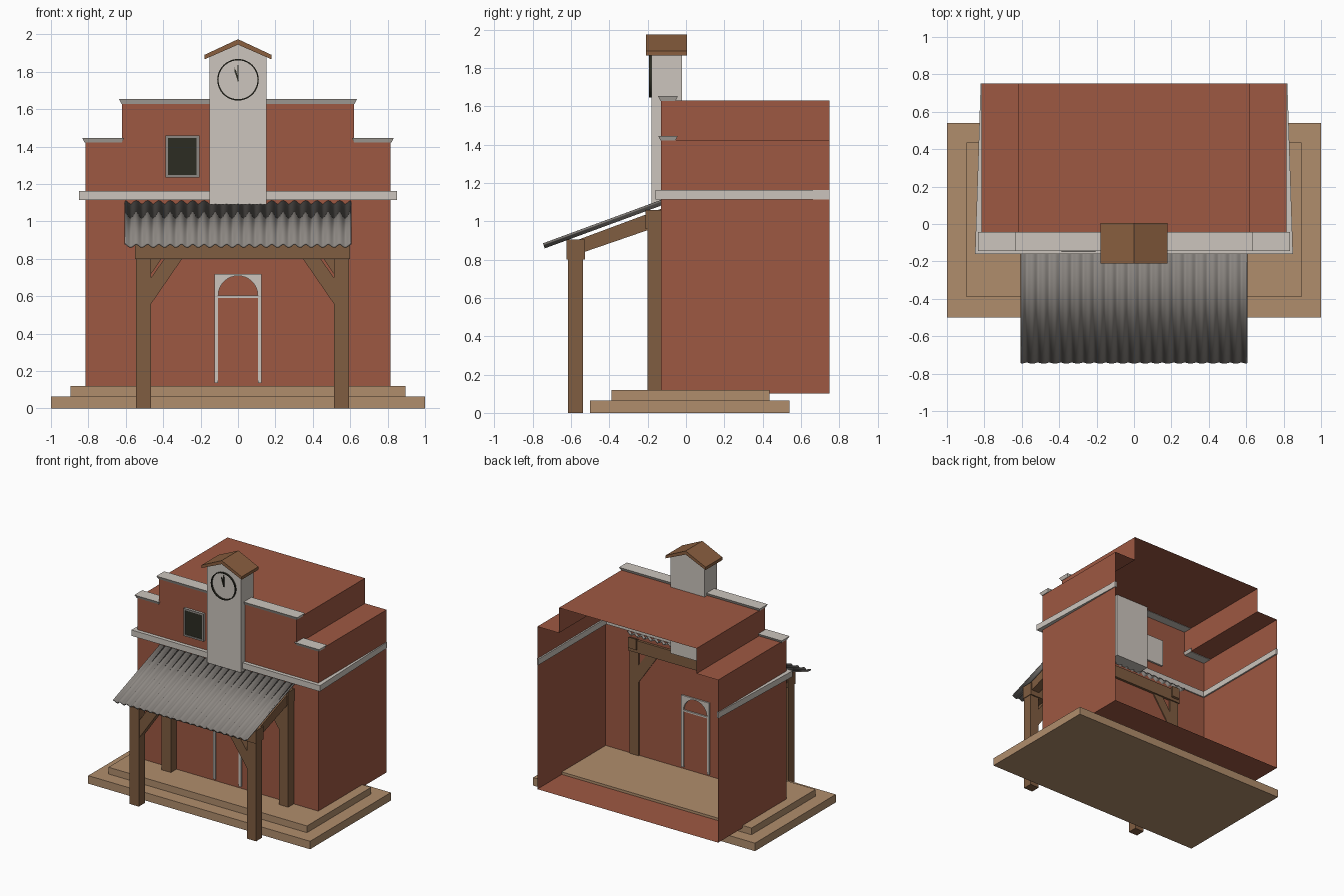
import bpy, bmesh, math

if "Cube" in bpy.data.objects:
    bpy.data.objects.remove(bpy.data.objects["Cube"])


def mat(name, r, g, b):
    m = bpy.data.materials.new(name)
    lin = [((c / 255 + 0.055) / 1.055) ** 2.4 for c in (r, g, b)]
    m.diffuse_color = (*lin, 1)
    m.use_nodes = True
    m.node_tree.nodes["Principled BSDF"].inputs["Base Color"].default_value = m.diffuse_color
    return m


RED = mat("brick red", 158, 88, 66)
TRIM = mat("pale stone", 204, 197, 189)
STONE = mat("tan base", 176, 141, 108)
WOOD = mat("brown timber", 128, 93, 65)
SHINGLE = mat("tower roof brown", 138, 95, 63)
METAL = mat("grey metal", 140, 135, 130)
DARK = mat("near black", 44, 44, 34)


def finish(name, bm, material, fix=True):
    if fix:
        bmesh.ops.recalc_face_normals(bm, faces=bm.faces)
    me = bpy.data.meshes.new(name)
    bm.to_mesh(me)
    bm.free()
    me.materials.append(material)
    ob = bpy.data.objects.new(name, me)
    bpy.context.collection.objects.link(ob)
    return ob


def prism(name, pts, axis, a, b, material):
    """Extrude a 2D outline along an axis from a to b."""
    place = {"x": lambda p, t: (t, p[0], p[1]),
             "y": lambda p, t: (p[0], t, p[1]),
             "z": lambda p, t: (p[0], p[1], t)}[axis]
    bm = bmesh.new()
    lo = [bm.verts.new(place(p, a)) for p in pts]
    hi = [bm.verts.new(place(p, b)) for p in pts]
    bm.faces.new(lo)
    bm.faces.new(hi)
    for i in range(len(pts)):
        j = (i + 1) % len(pts)
        bm.faces.new((lo[i], lo[j], hi[j], hi[i]))
    return finish(name, bm, material)


def box(name, x0, x1, y0, y1, z0, z1, material, taper=0):
    ob = prism(name, [(x0, y0), (x1, y0), (x1, y1), (x0, y1)], "z", z0, z1, material)
    for v in ob.data.vertices:          # optional narrower underside
        if taper and v.co.z < (z0 + z1) / 2:
            v.co.x += taper if v.co.x < (x0 + x1) / 2 else -taper
            v.co.y += taper if v.co.y < (y0 + y1) / 2 else -taper
    return ob


# stepped base
box("lower_step", -1, 1, -0.5, 0.54, 0, 0.065, STONE)
box("upper_step", -0.895, 0.895, -0.39, 0.435, 0.065, 0.12, STONE)

# building shell: stepped facade, open at the back
outline = [(-0.815, 0.1), (0.815, 0.1), (0.815, 1.425), (0.62, 1.425),
           (0.62, 1.63), (-0.62, 1.63), (-0.62, 1.425), (-0.815, 1.425)]
bm = bmesh.new()
front = [bm.verts.new((x, -0.13, z)) for x, z in outline]
back = [bm.verts.new((x, 0.75, z)) for x, z in outline]
bm.faces.new(front)
for i in range(8):
    j = (i + 1) % 8
    bm.faces.new((front[j], front[i], back[i], back[j]))
finish("building_shell", bm, RED, fix=False)

# belt course around three sides
prism("belt_course", [(-0.82, 0.75), (-0.85, -0.16), (0.85, -0.16), (0.82, 0.75),
                      (0.803, 0.75), (0.803, -0.12), (-0.803, -0.12), (-0.803, 0.75)],
      "z", 1.115, 1.163, TRIM)

# parapet caps
box("top_cap", -0.635, 0.635, -0.145, -0.043, 1.628, 1.653, TRIM, 0.012)
for s, side in ((-1, "left"), (1, "right")):
    box(side + "_cap", *sorted((s * 0.61, s * 0.833)), -0.145, -0.043, 1.422, 1.446, TRIM, 0.012)

# clock tower and its gable roof
prism("clock_tower", [(-0.153, 1.09), (0.153, 1.09), (0.153, 1.88), (0, 1.95), (-0.153, 1.88)],
      "y", -0.18, -0.02, TRIM)
prism("tower_roof", [(-0.18, 1.866), (0, 1.945), (0.18, 1.866), (0.18, 1.89),
                     (0, 1.974), (-0.18, 1.89)], "y", -0.21, 0.005, SHINGLE)

# clock ring: rectangle section spun around the clock centre
CZ = 1.757
bm = bmesh.new()
N = 48
rings = []
for i in range(N):
    a = 2 * math.pi * i / N
    rings.append([bm.verts.new((r * math.sin(a), y, CZ + r * math.cos(a)))
                  for r, y in ((0.104, -0.17), (0.111, -0.17), (0.111, -0.193), (0.104, -0.193))])
for i in range(N):
    p, q = rings[i], rings[(i + 1) % N]
    for k in range(4):
        m = (k + 1) % 4
        bm.faces.new((p[k], p[m], q[m], q[k]))
ring = finish("clock_ring", bm, DARK)


# clock hands
def hand(name, length, angle, w):
    c, s = math.cos(angle), math.sin(angle)
    pts = [(-w / 2, -0.008), (w / 2, -0.008), (w, length * 0.7), (0, length), (-w, length * 0.7)]
    prism(name, [(x * c - z * s, CZ + x * s + z * c) for x, z in pts], "y", -0.188, -0.178, DARK)


hand("minute_hand", 0.088, 0, 0.004)
hand("hour_hand", 0.068, 0.3, 0.005)

# window: pane, grey inner rim, stone casing
wx0, wx1, wz0, wz1 = -0.387, -0.207, 1.235, 1.46
box("window_casing", wx0, wx1, -0.142, -0.115, wz0, wz1, TRIM)
box("window_pane", wx0 + 0.014, wx1 - 0.014, -0.145, -0.14, wz0 + 0.014, wz1 - 0.014, DARK)
for i, (a, b, c, d) in enumerate(((wx0, wx1, wz0, wz0 + 0.014), (wx0, wx1, wz1 - 0.014, wz1),
                                  (wx0, wx0 + 0.014, wz0 + 0.014, wz1 - 0.014),
                                  (wx1 - 0.014, wx1, wz0 + 0.014, wz1 - 0.014))):
    box("window_frame_%d" % i, a, b, -0.15, -0.142, c, d, METAL)

# arched door
arch = [(-0.106 * math.cos(math.pi * i / 16), 0.603 + 0.106 * math.sin(math.pi * i / 16))
        for i in range(17)]
prism("door_frame", [(-0.126, 0.72), (-0.126, 0.135), (-0.106, 0.135)] + arch +
      [(0.106, 0.135), (0.126, 0.135), (0.126, 0.72)], "y", -0.142, -0.118, TRIM)
box("door_transom", -0.106, 0.106, -0.142, -0.118, 0.591, 0.603, TRIM)
box("door_panel", -0.106, 0.106, -0.135, -0.125, 0.15, 0.591, RED)

# porch frame: posts, beams, braces (slightly off centre)
PX, HALF = 0.024, 0.529
for row, y0, y1, zb, zt, top in (("front", -0.615, -0.537, 0, 0.80, 0.905),
                                 ("rear", -0.202, -0.12, 0.1, 0.96, 1.06)):
    box(row + "_beam", PX - 0.575, PX + 0.575, y0 - 0.01, y1 + 0.01, zt, top, WOOD)
    for s, side in ((-1, "left"), (1, "right")):
        cx = PX + s * HALF
        box("%s_%s_post" % (row, side), cx - 0.041, cx + 0.041, y0, y1, zb, zt, WOOD)
        e = cx - s * 0.041
        prism("%s_%s_brace" % (row, side),
              [(e, zt - 0.24), (e - s * 0.165, zt), (e - s * 0.07, zt), (e, zt - 0.10)],
              "y", y0 + 0.008, y1 - 0.002, WOOD)

# sloping rafters
for s, side in ((-1, "left"), (1, "right")):
    cx = PX + s * HALF
    prism(side + "_rafter", [(-0.56, 0.83), (-0.095, 0.99), (-0.095, 1.078), (-0.56, 0.905)],
          "x", cx - 0.035, cx + 0.035, WOOD)

# corrugated porch roof
bm = bmesh.new()
WAVES, STEP = 20, 8
rows = []
for y, z in ((-0.742, 0.872), (-0.108, 1.105)):
    rows.append([])
    for i in range(WAVES * STEP + 1):
        h = 0.009 * math.cos(2 * math.pi * i / STEP)
        rows[-1].append(bm.verts.new((-0.604 + 1.208 * i / (WAVES * STEP), y - 0.34 * h, z + 0.94 * h)))
for i in range(WAVES * STEP):
    bm.faces.new((rows[0][i], rows[0][i + 1], rows[1][i + 1], rows[1][i]))
roof = finish("porch_roof", bm, METAL, fix=False)
sol = roof.modifiers.new("thickness", "SOLIDIFY")
sol.thickness = 0.01
sol.offset = 0

# smooth shading on the curved parts
for ob in (roof, ring):
    bpy.ops.object.select_all(action="DESELECT")
    ob.select_set(True)
    bpy.context.view_layer.objects.active = ob
    bpy.ops.object.shade_smooth_by_angle(angle=math.radians(45))
